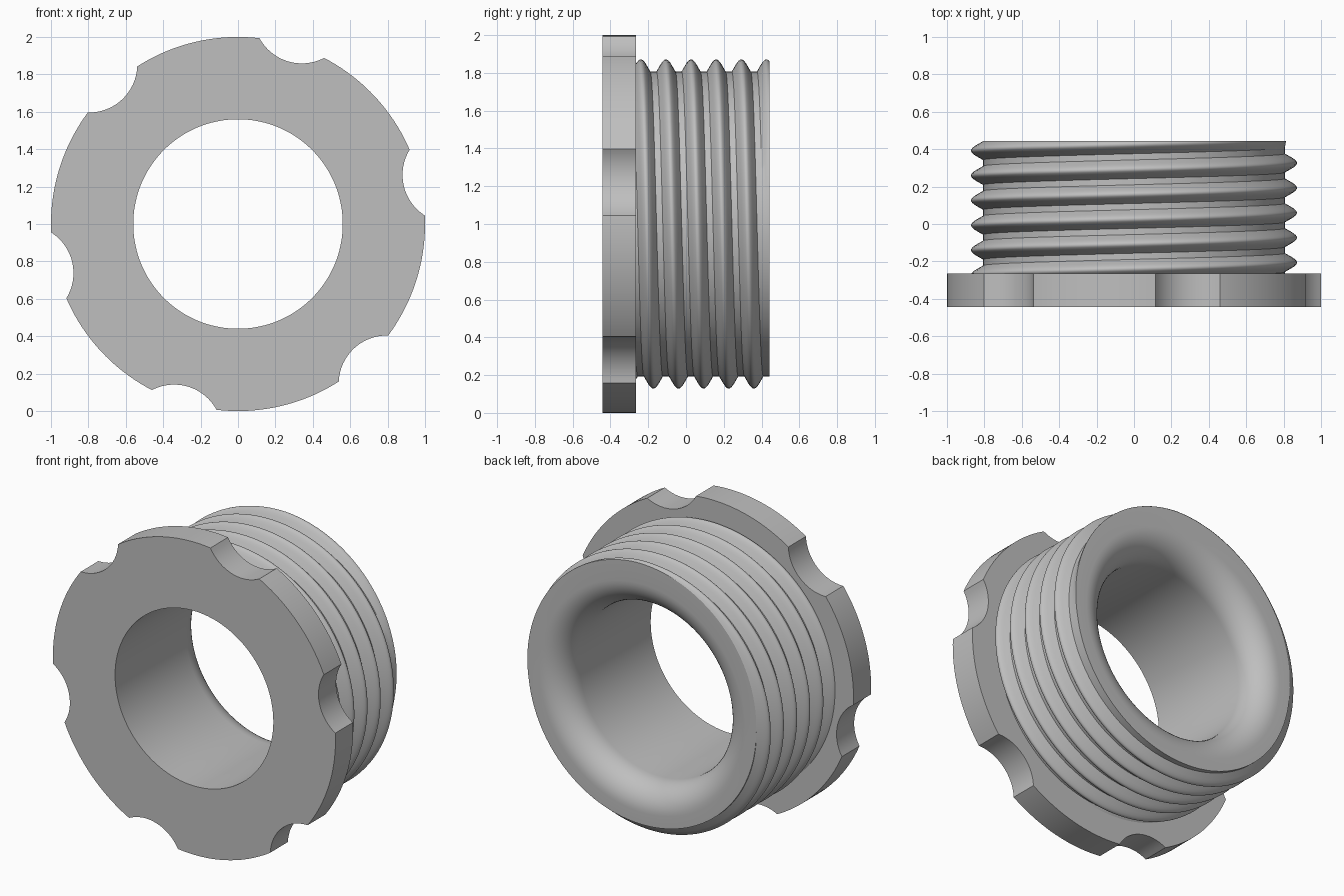
import bpy, bmesh
from math import sin, cos, pi, radians, asin

old = bpy.data.objects.get("Cube")
if old:
    bpy.data.objects.remove(old)

grey = bpy.data.materials.new("plain_grey")
grey.use_nodes = True
colour = (0.52, 0.52, 0.52, 1)
grey.diffuse_color = colour
grey.node_tree.nodes["Principled BSDF"].inputs["Base Color"].default_value = colour

FRONT, SEAT, BACK = -0.443, -0.265, 0.443   # stations along the axis
BORE, ROOT, PITCH = 0.56, 0.807, 0.133
STEPS = 144


def polar(radius, angle, y):
    return (radius * cos(angle), y, 1 + radius * sin(angle))


def finish(bm, name):
    bmesh.ops.recalc_face_normals(bm, faces=bm.faces)
    mesh = bpy.data.meshes.new(name)
    bm.to_mesh(mesh)
    bm.free()
    mesh.materials.append(grey)
    obj = bpy.data.objects.new(name, mesh)
    bpy.context.collection.objects.link(obj)
    bpy.ops.object.select_all(action="DESELECT")
    obj.select_set(True)
    bpy.context.view_layer.objects.active = obj
    bpy.ops.object.shade_smooth_by_angle(angle=radians(28))
    return obj


def closed_loop(bm, points):
    verts = [bm.verts.new(p) for p in points]
    return [bm.edges.new((v, verts[i - 1])) for i, v in enumerate(verts)]


# Flange: disc with six scalloped grip notches and a round bore
def build_flange():
    bm = bmesh.new()
    notch_dist, notch_rad, half = 1.167, 0.2575, radians(10.4)
    sweep = asin(sin(half) / notch_rad)
    outline = []
    for k in range(6):
        c = radians(13 + 60 * k)
        for i in range(17):
            a = c + pi + sweep * (1 - i / 8)
            outline.append((notch_dist * cos(c) + notch_rad * cos(a), FRONT,
                            1 + notch_dist * sin(c) + notch_rad * sin(a)))
        span = pi / 3 - 2 * half
        outline += [polar(1, c + half + span * i / 20, FRONT) for i in range(1, 20)]
    edges = closed_loop(bm, outline)
    edges += closed_loop(bm, [polar(BORE, 2 * pi * i / STEPS, FRONT) for i in range(STEPS)])
    bmesh.ops.triangle_fill(bm, edges=edges, use_beauty=True)
    extruded = bmesh.ops.extrude_face_region(bm, geom=bm.faces[:], use_keep_orig=True)
    moved = [g for g in extruded["geom"] if isinstance(g, bmesh.types.BMVert)]
    bmesh.ops.translate(bm, verts=moved, vec=(0, SEAT - FRONT, 0))
    return finish(bm, "notched_flange")


# Sleeve: helical thread outside, bore with a rounded mouth inside
def build_sleeve():
    bm = bmesh.new()
    half_ridge = [(-0.05, 0), (-0.03, 0.035), (-0.021, 0.049), (-0.012, 0.059), (-0.006, 0.063)]
    ridge = half_ridge + [(0, 0.064)] + [(-d, h) for d, h in reversed(half_ridge)]

    def grid(columns):
        for a, b in zip(columns, columns[1:]):
            for j in range(len(a) - 1):
                bm.faces.new((a[j], a[j + 1], b[j + 1], b[j]))

    columns = []
    for i in range(STEPS + 1):
        angle = 2 * pi * i / STEPS
        column = []
        for turn in range(-6, 4):
            crest = 0.326 + PITCH * (turn - i / STEPS)
            fade = min(1, max(0, (0.462 - crest) / 0.035))   # thread run-out
            column += [bm.verts.new(polar(ROOT + h * fade, angle, crest + d)) for d, h in ridge]
        columns.append(column)
    grid(columns)
    bmesh.ops.remove_doubles(bm, verts=bm.verts, dist=0.0001)

    # Trim the thread square at both ends
    for y, normal in ((BACK, 1), (SEAT, -1)):
        bmesh.ops.bisect_plane(bm, geom=bm.verts[:] + bm.edges[:] + bm.faces[:], dist=1e-5,
                               plane_co=(0, y, 0), plane_no=(0, normal, 0), clear_outer=True)

    # Bore wall and rounded mouth
    mouth = 0.17
    profile = [(BORE, SEAT)]
    for i in range(13):
        a = pi / 2 * i / 12
        profile.append((BORE + mouth * (1 - cos(a)), BACK - mouth * (1 - sin(a))))
    grid([[bm.verts.new(polar(r, 2 * pi * i / STEPS, y)) for r, y in profile]
          for i in range(STEPS + 1)])
    bmesh.ops.remove_doubles(bm, verts=bm.verts, dist=0.0001)

    # Flat rim closing the back end
    rim = [e for e in bm.edges if e.is_boundary
           and all(abs(v.co.y - BACK) < 0.0005 for v in e.verts)]
    bmesh.ops.triangle_fill(bm, edges=rim, use_beauty=True, normal=(0, 1, 0))
    return finish(bm, "threaded_sleeve")


build_flange()
build_sleeve()
